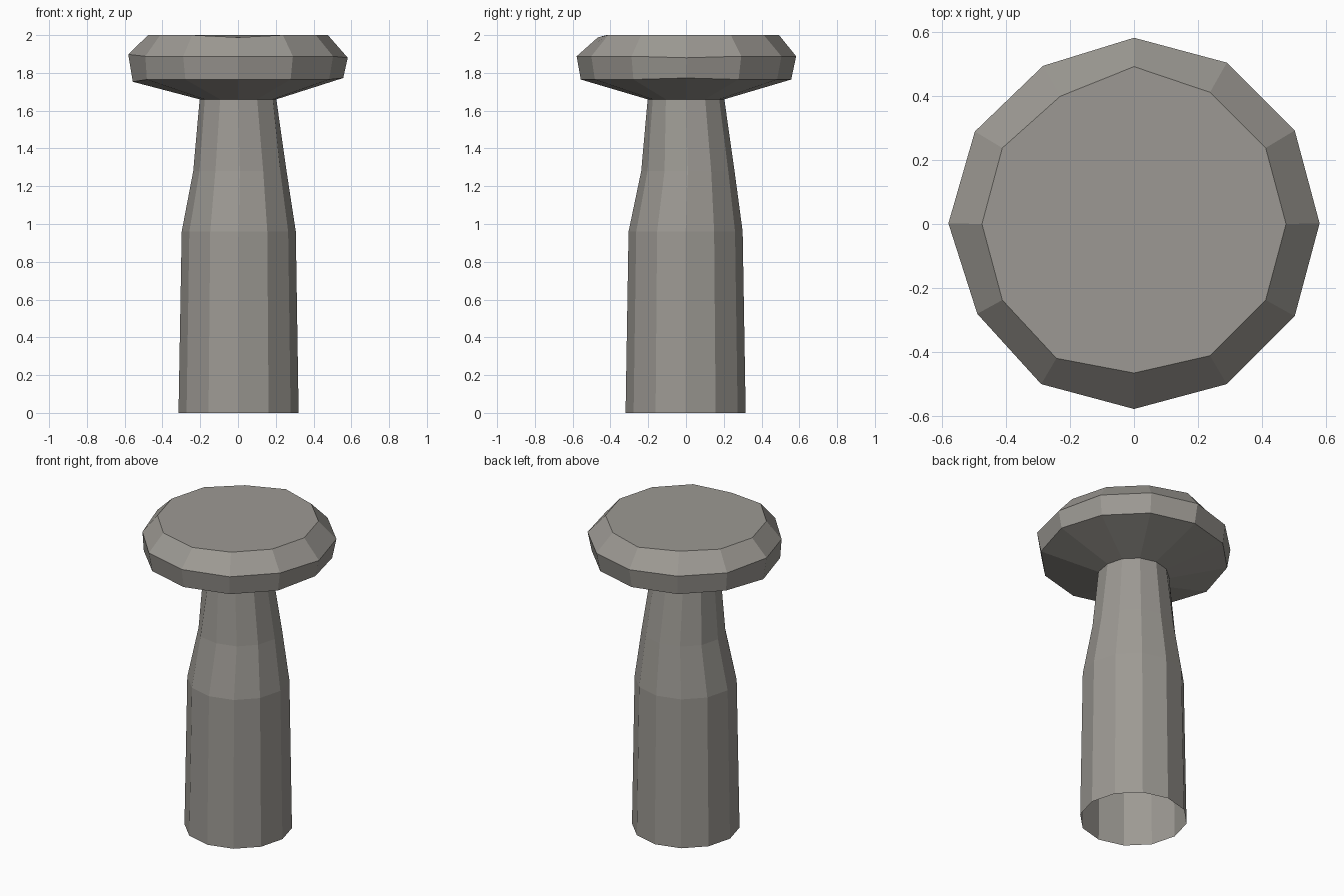
import bpy, bmesh, math

if "Cube" in bpy.data.objects:
    bpy.data.objects.remove(bpy.data.objects["Cube"])

SIDES = 12

mat = bpy.data.materials.new("warm grey stone")
mat.diffuse_color = (0.335, 0.32, 0.293, 1.0)
mat.use_nodes = True
mat.node_tree.nodes["Principled BSDF"].inputs["Base Color"].default_value = mat.diffuse_color


def ring(z, r, cx=0.0, cy=0.0, tweak=None, lift=None):
    """One twelve-sided loop; tweak scales radii, lift shifts heights by index."""
    tweak, lift = tweak or {}, lift or {}
    pts = []
    for i in range(SIDES):
        a = 2 * math.pi * i / SIDES
        rr = r * tweak.get(i, 1.0)
        pts.append((cx + rr * math.cos(a), cy + rr * math.sin(a), z + lift.get(i, 0.0)))
    return pts


def lathe(name, rings, cap_top=False):
    """Skin a stack of loops, bottom to top, with flat faces."""
    bm = bmesh.new()
    loops = [[bm.verts.new(p) for p in r] for r in rings]
    for a, b in zip(loops, loops[1:]):
        for i in range(SIDES):
            j = (i + 1) % SIDES
            bm.faces.new((a[i], a[j], b[j], b[i]))
    if cap_top:
        bm.faces.new(loops[-1])
    bm.normal_update()
    me = bpy.data.meshes.new(name)
    bm.to_mesh(me)
    bm.free()
    me.materials.append(mat)
    ob = bpy.data.objects.new(name, me)
    bpy.context.collection.objects.link(ob)
    return ob


neck = ring(1.66, 0.203, tweak={8: 0.93, 11: 1.05, 5: 1.04})

# Post: open at the bottom, nearly straight, then tapering to the neck
lathe("post", [
    ring(0.0, 0.318, 0.003, -0.002),
    ring(0.96, 0.302, 0.004, -0.002),
    ring(1.28, 0.247, 0.010, 0.010, tweak={8: 1.05}),
    neck,
])

# Head: flared underside, short rim, bevelled flat top (slightly worn)
lathe("head", [
    neck,
    ring(1.765, 0.557, 0.0, 0.0, lift={6: -0.012, 0: 0.008}),
    ring(1.888, 0.581, 0.0, 0.002, tweak={4: 0.98, 5: 0.99, 7: 0.975}, lift={6: 0.01, 0: -0.008}),
    ring(2.0, 0.476, tweak={3: 1.035, 4: 0.97, 8: 1.02, 9: 0.98}, lift={9: -0.012}),
], cap_top=True)
